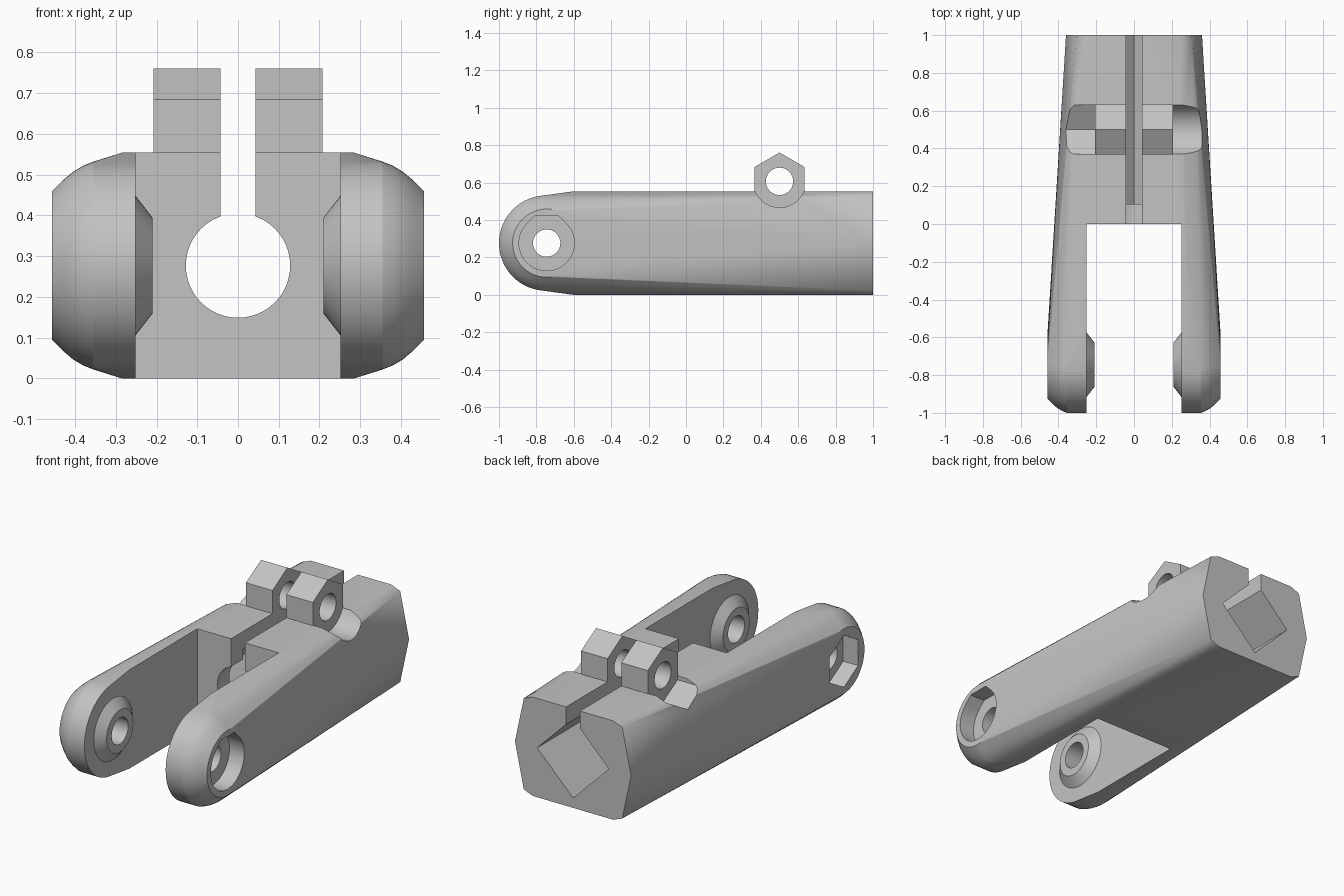
import bpy
import bmesh
from math import pi, sin, cos, tan, radians

cube = bpy.data.objects.get("Cube")
if cube:
    bpy.data.objects.remove(cube, do_unlink=True)

grey = bpy.data.materials.new("plain grey")
grey.use_nodes = True
GREY = (0.55, 0.55, 0.55, 1)
grey.diffuse_color = GREY
grey.node_tree.nodes["Principled BSDF"].inputs["Base Color"].default_value = GREY

MID = 0.277            # height of the main axis
TOP = 2 * MID
PIVOT = (-0.745, MID)  # fork bolt axis (y, z)
CLAMP = (0.5, 0.607)   # clamp bolt axis (y, z)


def hull(name, points):
    """Convex solid around a set of points."""
    bm = bmesh.new()
    for p in points:
        bm.verts.new(p)
    res = bmesh.ops.convex_hull(bm, input=bm.verts[:])
    loose = {g for g in res["geom_interior"] + res["geom_unused"]
             if isinstance(g, bmesh.types.BMVert)}
    bmesh.ops.delete(bm, geom=list(loose), context="VERTS")
    bmesh.ops.dissolve_limit(bm, angle_limit=radians(0.3), verts=bm.verts[:], edges=bm.edges[:])
    bmesh.ops.recalc_face_normals(bm, faces=bm.faces[:])
    mesh = bpy.data.meshes.new(name)
    bm.to_mesh(mesh)
    bm.free()
    mesh.materials.append(grey)
    obj = bpy.data.objects.new(name, mesh)
    bpy.context.collection.objects.link(obj)
    return obj


def ring(x, centre, r, n=48):
    """Circle across the x axis; six sides give a hexagon with a corner up."""
    return [(x, centre[0] + r * sin(2 * pi * i / n), centre[1] + r * cos(2 * pi * i / n))
            for i in range(n)]


def rod(name, centre, r, x0, x1, n=48):
    return hull(name, ring(x0, centre, r, n) + ring(x1, centre, r, n))


def box(name, xs, ys, zs):
    return hull(name, [(x, y, z) for x in xs for y in ys for z in zs])


def combine(target, tool, operation="DIFFERENCE"):
    mod = target.modifiers.new("combine", "BOOLEAN")
    mod.operation = operation
    mod.solver = "EXACT"
    mod.object = tool
    bpy.context.view_layer.objects.active = target
    bpy.ops.object.modifier_apply(modifier=mod.name)
    bpy.data.objects.remove(tool, do_unlink=True)


# Tapered outer shell: rounded fork ends blended into a many-sided tail
shell = []
for side in (1, -1):
    for x, r in ((0.355, 0.255), (0.38, 0.245), (0.405, 0.23), (0.43, 0.209), (0.457, 0.182)):
        shell += ring(side * x, PIVOT, r, 64)
    for up in (1, -1):
        shell.append((side * 0.285, -0.6, MID + up * MID))
        shell.append((side * 0.25, 1, MID + up * MID))
        shell.append((side * 0.305, 1, MID + up * 0.255))
    shell.append((side * 0.36, 1, MID))
body = hull("fork_body", shell)

# Gap between the fork arms
combine(body, box("fork_gap", (-0.252, 0.252), (-1.2, 0), (-0.2, 0.8)))

# Raised bosses on the inner faces of the arms
for side in (1, -1):
    boss = hull("boss", ring(side * 0.3, PIVOT, 0.172) + ring(side * 0.252, PIVOT, 0.172)
                + ring(side * 0.21, PIVOT, 0.118))
    combine(body, boss, "UNION")

# Hexagonal clamp lug
combine(body, rod("clamp_lug", CLAMP, 0.154, -0.207, 0.207, 6), "UNION")

# Round mouth and diamond-shaped socket along the body
mouth = [(x, y, z) for y in (-0.1, 0.15) for x, _, z in
         [(p[1], 0, p[2]) for p in ring(0, (0, MID), 0.128)]]
combine(body, hull("mouth", mouth))
DIAG = 0.222
socket = [(x, y, MID + z) for y in (0.105, 1.1)
          for x, z in ((DIAG, 0), (-DIAG, 0), (0, DIAG), (0, -DIAG))]
combine(body, hull("socket", socket))

# Clamping slot
combine(body, box("slot", (-0.043, 0.043), (-0.1, 1.1), (MID, 0.9)))

# Bolt holes
for centre in (PIVOT, CLAMP):
    combine(body, rod("bolt_hole", centre, 0.073, -0.7, 0.7))

# Clearance beside the lug: round for the bolt head, hexagonal for the nut
combine(body, rod("head_clearance", CLAMP, 0.14, 0.207, 0.7))
combine(body, rod("nut_clearance", CLAMP, 0.15, -0.7, -0.207, 6))

# Bolt head recess with a flattened top, and a hexagonal nut recess
R = 0.148
flat = R * tan(pi / 8)
recess = []
for x in (0.365, 0.7):
    recess += ring(x, PIVOT, R)
    recess += [(x, PIVOT[0] + s * flat, PIVOT[1] + R) for s in (1, -1)]
combine(body, hull("head_recess", recess))
combine(body, rod("nut_recess", PIVOT, 0.145, -0.7, -0.365, 6))

# Smooth curved parts, keep edges crisp
bpy.ops.object.select_all(action="DESELECT")
body.select_set(True)
bpy.context.view_layer.objects.active = body
bpy.ops.object.shade_smooth_by_angle(angle=radians(20))
